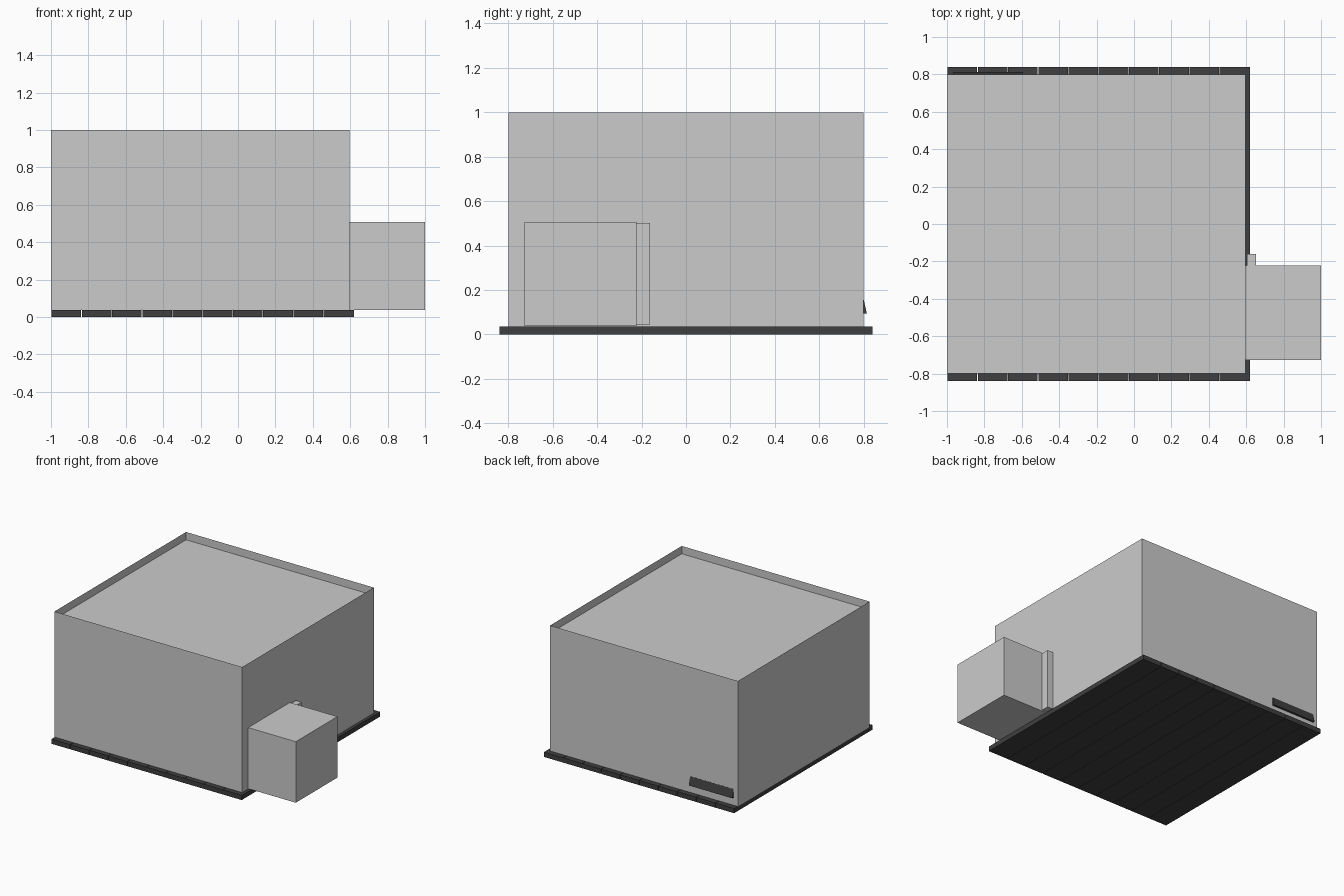
import bpy, bmesh

if "Cube" in bpy.data.objects:
    bpy.data.objects.remove(bpy.data.objects["Cube"])

dark = bpy.data.materials.new("dark_timber")
dark.diffuse_color = (0.05, 0.05, 0.05, 1)
dark.use_nodes = True
dark.node_tree.nodes["Principled BSDF"].inputs["Base Color"].default_value = dark.diffuse_color


def finish(name, bm, mat=None):
    bmesh.ops.recalc_face_normals(bm, faces=bm.faces)
    mesh = bpy.data.meshes.new(name)
    bm.to_mesh(mesh)
    bm.free()
    if mat:
        mesh.materials.append(mat)
    obj = bpy.data.objects.new(name, mesh)
    bpy.context.collection.objects.link(obj)
    return obj


def box_bm(x0, x1, y0, y1, z0, z1):
    bm = bmesh.new()
    bmesh.ops.create_cube(bm, size=1)
    for v in bm.verts:
        v.co.x = x1 if v.co.x > 0 else x0
        v.co.y = y1 if v.co.y > 0 else y0
        v.co.z = z1 if v.co.z > 0 else z0
    return bm


# Deck: ten boards running front to back, with hairline gaps
COUNT, START, END, GAP = 10, -0.997, 0.62, 0.003
step = (END - START) / COUNT
for i in range(COUNT):
    x = START + i * step
    right = x + step - (GAP if i < COUNT - 1 else 0)
    finish(f"deck_board_{i + 1}", box_bm(x, right, -0.84, 0.84, 0, 0.036), dark)

# Thin walls, open at the top
bm = box_bm(-1, 0.596, -0.8, 0.798, 0.036, 1.0)
top = [f for f in bm.faces if f.calc_center_median().z > 0.99]
bmesh.ops.delete(bm, geom=top, context='FACES_ONLY')
finish("walls", bm)

# Flat roof sunk below the wall tops
bm = bmesh.new()
bm.faces.new([bm.verts.new((x, y, 0.94)) for x, y in
              ((-1, -0.8), (0.596, -0.8), (0.596, 0.798), (-1, 0.798))])
finish("roof", bm)

# Side cabinet and narrow upright next to it
finish("side_cabinet", box_bm(0.596, 1.0, -0.727, -0.222, 0.038, 0.507))
finish("side_upright", box_bm(0.605, 0.653, -0.222, -0.161, 0.045, 0.502))

# Sloping vent hood low on the back wall
bm = bmesh.new()
profile = ((0.795, 0.16), (0.799, 0.16), (0.814, 0.095), (0.795, 0.095))
face = bm.faces.new([bm.verts.new((-0.964, y, z)) for y, z in profile])
ext = bmesh.ops.extrude_face_region(bm, geom=[face])
moved = [g for g in ext["geom"] if isinstance(g, bmesh.types.BMVert)]
bmesh.ops.translate(bm, verts=moved, vec=(0.37, 0, 0))
# the extrusion leaves the first end cap out of the shell, so close it
bmesh.ops.holes_fill(bm, edges=[e for e in bm.edges if e.is_boundary])
finish("vent_hood", bm, dark)
